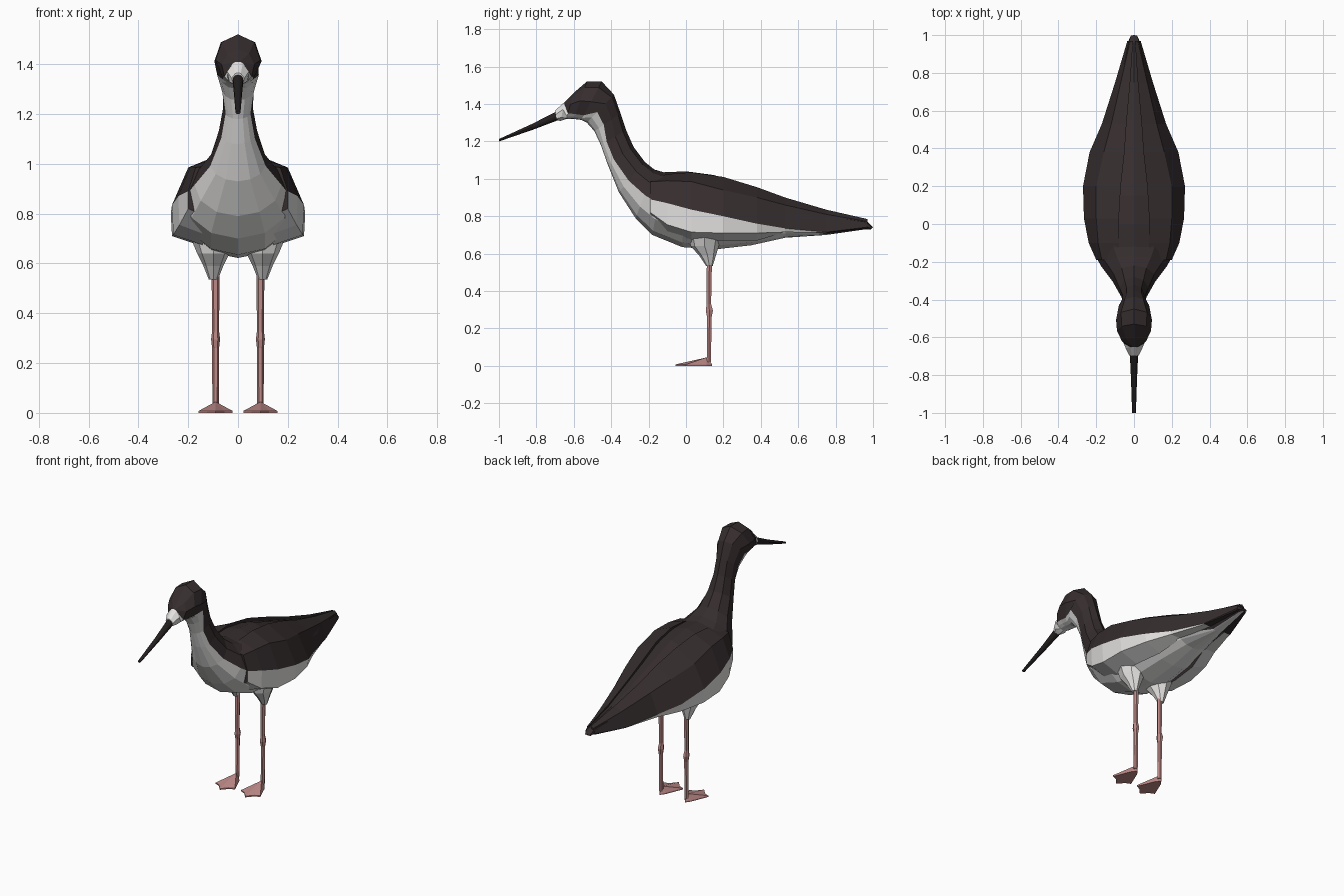
import bpy, bmesh, math

if "Cube" in bpy.data.objects:
    bpy.data.objects.remove(bpy.data.objects["Cube"])


def material(name, rgb):
    m = bpy.data.materials.new(name)
    m.diffuse_color = (*rgb, 1)
    m.use_nodes = True
    m.node_tree.nodes["Principled BSDF"].inputs["Base Color"].default_value = m.diffuse_color
    return m


DARK = material("dark plumage", (0.036, 0.026, 0.027))
WHITE = material("white plumage", (0.78, 0.77, 0.76))
PINK = material("pink leg", (0.50, 0.25, 0.24))
BLACK = material("black beak", (0.018, 0.014, 0.014))


def finish(name, bm, mats):
    bmesh.ops.recalc_face_normals(bm, faces=bm.faces)
    me = bpy.data.meshes.new(name)
    bm.to_mesh(me)
    bm.free()
    for m in mats:
        me.materials.append(m)
    ob = bpy.data.objects.new(name, me)
    bpy.context.collection.objects.link(ob)
    return ob


def loft(name, rings, mats, rule=lambda i, j: 0, caps=(0, 0)):
    """Skin closed rings of points; rule(ring, side) picks the material."""
    bm = bmesh.new()
    vs = [[bm.verts.new(p) for p in r] for r in rings]
    n = len(vs[0])
    for i in range(len(vs) - 1):
        for j in range(n):
            k = (j + 1) % n
            f = bm.faces.new((vs[i][j], vs[i][k], vs[i + 1][k], vs[i + 1][j]))
            f.material_index = rule(i, j)
    for ring, mi in ((vs[0], caps[0]), (vs[-1], caps[1])):
        bm.faces.new(ring).material_index = mi
    return finish(name, bm, mats)


def body_ring(ty, tz, by, bz, w, t):
    """Oval from a top to a bottom point; t is where dark meets white."""
    tb = math.acos(1 - 2 * t)
    th = [tb * k / 3 for k in range(4)]
    th += [tb + (math.pi - tb) * k / 3 for k in (1, 2, 3)]
    th += [-a for a in th[5:0:-1]]
    pts = []
    for a in th:
        s = (1 - math.cos(a)) / 2
        pts.append((w * math.sin(a), ty + (by - ty) * s, tz + (bz - tz) * s))
    return pts


# Body, neck and head in one skin: top y,z / bottom y,z / half width / colour line
BODY = [
    (1.00, .74, .99, .73, .02, .98),
    (.96, .78, .96, .73, .035, .98),
    (.75, .825, .75, .70, .09, .97),
    (.55, .885, .53, .685, .14, .75),
    (.35, .95, .35, .645, .19, .60),
    (.15, 1.02, .15, .622, .22, .60),
    (0, 1.04, -.02, .635, .23, .55),
    (-.12, 1.035, -.18, .70, .215, .50),
    (-.17, 1.05, -.27, .79, .175, .52),
    (-.22, 1.09, -.36, .93, .115, .62),
    (-.28, 1.17, -.42, 1.08, .078, .75),
    (-.32, 1.26, -.455, 1.18, .06, .77),
    (-.35, 1.35, -.49, 1.255, .066, .64),
    (-.385, 1.45, -.53, 1.30, .086, .62),
    (-.45, 1.52, -.56, 1.315, .095, .88),
    (-.53, 1.52, -.60, 1.32, .09, .87),
    (-.60, 1.46, -.64, 1.32, .066, .78),
    (-.65, 1.41, -.67, 1.31, .045, .05),
    (-.70, 1.365, -.69, 1.312, .026, .05),
]
loft("body_neck_head", [body_ring(*r) for r in BODY], [DARK, WHITE],
     lambda i, j: 1 if i >= 17 or 3 <= j <= 8 else 0, (0, 1))

# Beak
loft("beak", [body_ring(-.69, 1.362, -.685, 1.313, .022, .5),
              body_ring(-.82, 1.295, -.82, 1.262, .016, .5),
              body_ring(-1.0, 1.213, -1.0, 1.20, .010, .5)], [BLACK])

# Folded wings: y, inner top x,z, shoulder x,z, colour line x,z, lower edge x,z
WING = [
    (-.19, .08, 1.00, .17, .985, .20, .89, .20, .82),
    (-.10, .08, 1.025, .19, .99, .24, .87, .235, .755),
    (.03, .08, 1.035, .20, .985, .265, .835, .26, .715),
    (.20, .07, 1.01, .20, .94, .27, .80, .265, .71),
    (.38, .05, .955, .16, .90, .235, .76, .225, .71),
    (.53, .04, .90, .12, .86, .17, .735, .165, .715),
    (.75, .02, .835, .07, .81, .10, .715, .095, .712),
    (.97, .005, .785, .02, .772, .035, .742, .03, .735),
]
for side, s in (("right", -1), ("left", 1)):
    rings = []
    for y, *p in WING:
        pts = [(s * p[k], y, p[k + 1]) for k in (0, 2, 4, 6)]
        pts.append((s * p[6] * .55, y, p[7] - .04 * (y < .5)))
        rings.append(pts)
    loft(side + "_wing", rings, [DARK, WHITE],
         lambda i, j: 1 if j in (2, 3) and i < 6 else 0)


def tube(name, x, levels, mat, sides=8):
    """Upright tube; each level is z, y, x radius, y radius."""
    rings = [[(x + rx * math.cos(a), y + ry * math.sin(a), z)
              for a in (2 * math.pi * k / sides for k in range(sides))]
             for z, y, rx, ry in levels]
    return loft(name, rings, [mat])


# Thighs, legs and webbed feet
for side, x in (("right", -.09), ("left", .09)):
    tube(side + "_thigh", x * 1.1,
         [(.70, .10, .09, .09), (.64, .10, .065, .075), (.59, .115, .04, .045),
          (.535, .125, .018, .018)], WHITE)
    tube(side + "_leg", x,
         [(.56, .125, .016, .016), (.33, .122, .014, .014), (.295, .125, .018, .022),
          (.26, .125, .014, .014), (.02, .122, .013, .013)], PINK, 6)
    bm = bmesh.new()
    outline = [(0, .14), (.022, .11), (.068, 0), (.035, -.015), (0, -.055),
               (-.035, -.015), (-.068, 0), (-.022, .11)]
    low = [bm.verts.new((x + a, b, 0)) for a, b in outline]
    high = [bm.verts.new((x + a, b, .008)) for a, b in outline]
    apex = bm.verts.new((x, .11, .045))
    bm.faces.new(low)
    for i in range(8):
        k = (i + 1) % 8
        bm.faces.new((low[i], low[k], high[k], high[i]))
        bm.faces.new((high[i], high[k], apex))
    finish(side + "_foot", bm, [PINK])
